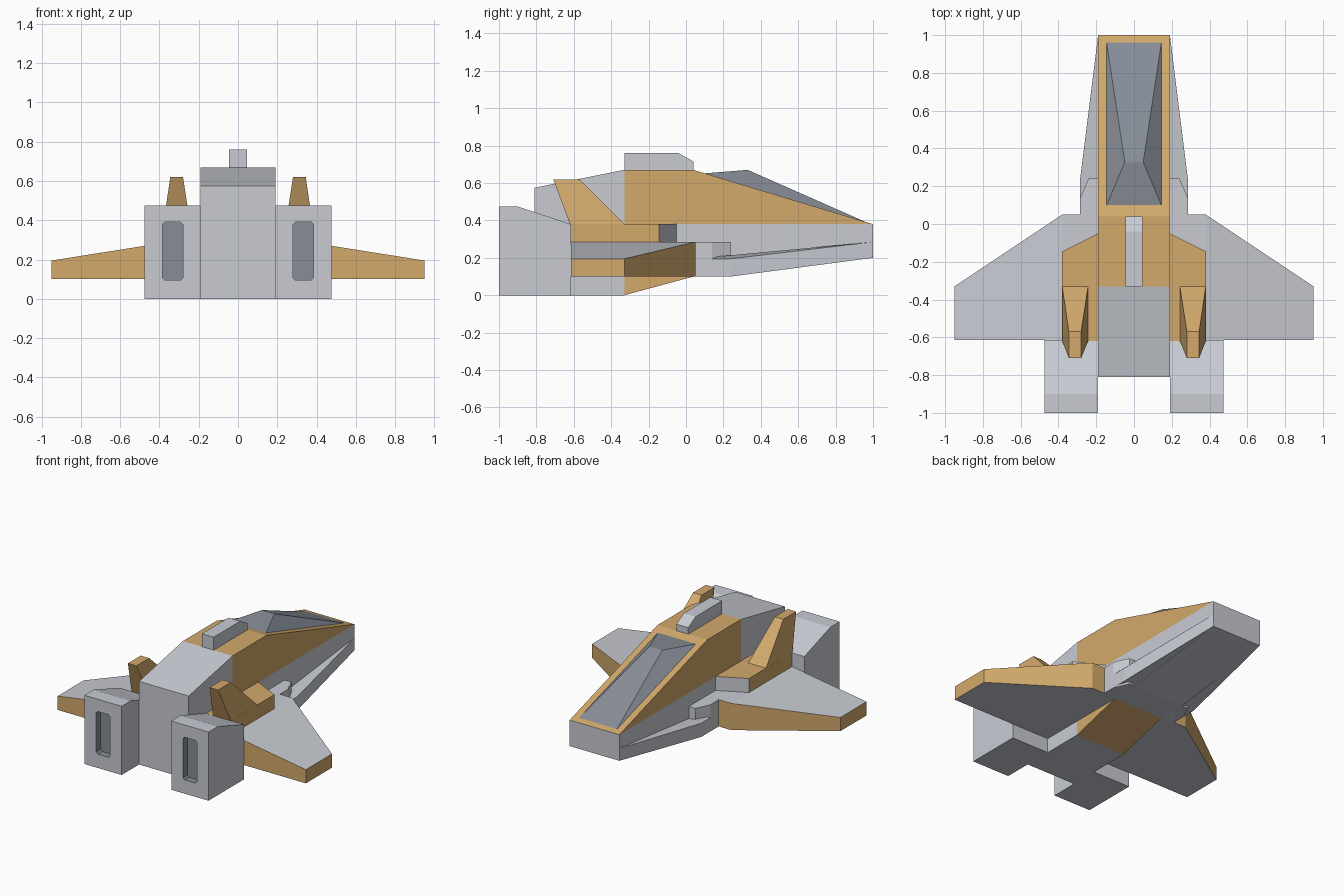
import bpy
import bmesh
from mathutils import Vector

cube = bpy.data.objects.get("Cube")
if cube:
    bpy.data.objects.remove(cube, do_unlink=True)


def material(name, rgb):
    m = bpy.data.materials.new(name)
    m.use_nodes = True
    m.diffuse_color = (*rgb, 1)
    m.node_tree.nodes["Principled BSDF"].inputs["Base Color"].default_value = (*rgb, 1)
    return m


GREY = material("hull grey", (0.58, 0.60, 0.65))
GOLD = material("trim gold", (0.65, 0.40, 0.15))
DARK = material("dark glass", (0.24, 0.265, 0.31))


def loft(name, ring_a, ring_b, mats, rule=None, mirror=False):
    """Closed solid between two matching rings; rule(normal) picks the material slot."""
    bm = bmesh.new()
    a = [bm.verts.new(p) for p in ring_a]
    b = [bm.verts.new(p) for p in ring_b]
    bm.faces.new(a)
    bm.faces.new(b)
    for i in range(len(a)):
        j = (i + 1) % len(a)
        bm.faces.new((a[i], a[j], b[j], b[i]))
    bmesh.ops.recalc_face_normals(bm, faces=bm.faces)
    bm.normal_update()
    if rule:
        for f in bm.faces:
            f.material_index = rule(f.normal)
    mesh = bpy.data.meshes.new(name)
    bm.to_mesh(mesh)
    bm.free()
    for m in mats:
        mesh.materials.append(m)
    obj = bpy.data.objects.new(name, mesh)
    bpy.context.collection.objects.link(obj)
    if mirror:
        add_mirror(obj)
    return obj


def add_mirror(obj):
    obj.modifiers.new("Mirror", "MIRROR").use_axis[0] = True


def side_prism(name, profile, x0, x1, mats, **kw):
    return loft(name, [(x0, y, z) for y, z in profile],
                [(x1, y, z) for y, z in profile], mats, **kw)


def plan_prism(name, outline, z0, top, mats, **kw):
    """Plan outline raised from z0 to top(x)."""
    return loft(name, [(x, y, z0) for x, y in outline],
                [(x, y, top(x)) for x, y in outline], mats, **kw)


def rect(x0, x1, y0, y1, z):
    return [(x0, y0, z), (x1, y0, z), (x1, y1, z), (x0, y1, z)]


# Central fuselage, in colour blocks
W = 0.19
side_prism("rear_fuselage", [(-0.81, 0), (-0.33, 0), (-0.33, 0.67), (-0.81, 0.575)], -W, W, [GREY])
side_prism("upper_fuselage", [(-0.33, 0.38), (1, 0.38), (0.04, 0.67), (-0.33, 0.67)], -W, W, [GOLD])
side_prism("lower_nose", [(-0.33, 0.1), (0.24, 0.1), (1, 0.2), (1, 0.38), (-0.33, 0.38)], -W, W, [GREY])
side_prism("keel_ramp", [(-0.33, 0), (0.04, 0.1), (-0.33, 0.1)], -W, W, [GOLD])
side_prism("dorsal_spine", [(-0.33, 0.66), (0.04, 0.66), (0.04, 0.715), (-0.04, 0.76), (-0.33, 0.76)],
           -0.045, 0.045, [GREY])


# Canopy: faceted glass on the sloping nose
def slope(y):
    return 0.67 - 0.302 * (y - 0.04)


loft("canopy",
     [(-0.145, 0.1, slope(0.1)), (0.145, 0.1, slope(0.1)),
      (0.145, 0.96, slope(0.96)), (-0.145, 0.96, slope(0.96))],
     [(-0.05, 0.325, 0.67), (0.05, 0.325, 0.67), (0.05, 0.335, 0.668), (-0.05, 0.335, 0.668)],
     [DARK])

# Tapered strakes beside the nose, and the chamfered blocks behind them
loft("nose_strake",
     [(0.15, 1, 0.2), (0.19, 1, 0.2), (0.285, 0.24, 0.1), (0.285, 0.04, 0.1), (0.15, 0.04, 0.1), (0.15, 0.24, 0.1)],
     [(0.15, 1, 0.285), (0.19, 1, 0.285), (0.285, 0.24, 0.195), (0.285, 0.04, 0.195),
      (0.15, 0.04, 0.195), (0.15, 0.24, 0.195)],
     [GREY], mirror=True)
plan_prism("shoulder_block", [(0.15, 0.24), (0.24, 0.24), (0.285, 0.14), (0.285, 0), (0.15, 0)],
           0.1, lambda x: 0.285, [GREY], mirror=True)


# Wings: grey skins, gold edges
def edge_gold(n):
    return 1 if abs(n.z) < 0.5 else 0


plan_prism("wing_root", [(0.15, -0.615), (0.38, -0.615), (0.38, 0.05), (0.15, 0.05)],
           0.1, lambda x: 0.285, [GREY, GOLD], rule=edge_gold, mirror=True)
plan_prism("wing_panel", [(0.38, -0.615), (0.95, -0.615), (0.95, -0.33), (0.38, 0.05)],
           0.1, lambda x: 0.285 - 0.158 * (x - 0.38), [GREY, GOLD], rule=edge_gold, mirror=True)

# Raised pods over the wing roots with a grey slanted leading face
plan_prism("wing_pod", [(0.19, -0.62), (0.38, -0.62), (0.38, -0.145), (0.19, -0.05)],
           0.285, lambda x: 0.382, [GREY, GOLD],
           rule=lambda n: 0 if n.y > 0.5 else 1, mirror=True)

# Swept tail fins
loft("tail_fin", rect(0.243, 0.38, -0.62, -0.33, 0.38), rect(0.28, 0.345, -0.71, -0.57, 0.62),
     [GOLD], mirror=True)

# Engine blocks with a recessed exhaust slot
engine = side_prism("engine", [(-1, 0), (-0.615, 0), (-0.615, 0.38), (-0.9, 0.475), (-1, 0.475)],
                    W, 0.475, [GREY, DARK])
c = 0.012
x0, x1, z0, z1 = 0.28, 0.385, 0.095, 0.39
slot = [(x0 + c, z0), (x1 - c, z0), (x1, z0 + c), (x1, z1 - c),
        (x1 - c, z1), (x0 + c, z1), (x0, z1 - c), (x0, z0 + c)]
cutter = loft("exhaust_cutter", [(x, -1.1, z) for x, z in slot], [(x, -0.95, z) for x, z in slot],
              [GREY, DARK], rule=lambda n: 1)
cutter.hide_render = True
cutter.hide_set(True)
cut = engine.modifiers.new("Slot", "BOOLEAN")
cut.operation = "DIFFERENCE"
cut.solver = "EXACT"
cut.object = cutter
add_mirror(engine)
